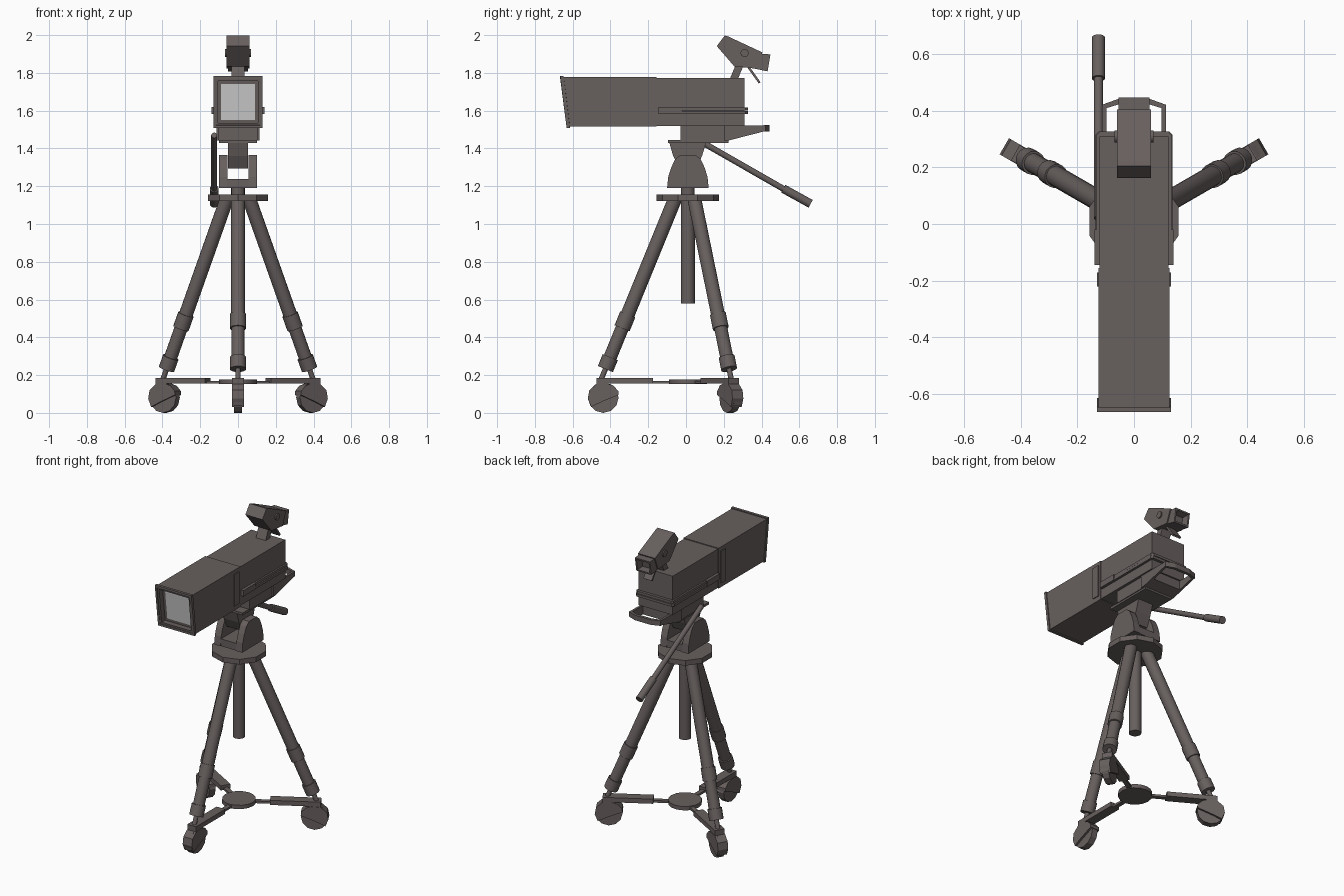
import bpy, bmesh, math
from mathutils import Matrix, Vector

if "Cube" in bpy.data.objects:
    bpy.data.objects.remove(bpy.data.objects["Cube"])


def material(name, col):
    m = bpy.data.materials.new(name)
    m.diffuse_color = (*col, 1)
    m.use_nodes = True
    m.node_tree.nodes["Principled BSDF"].inputs["Base Color"].default_value = m.diffuse_color
    return m


GREY = material("warm dark grey", (0.135, 0.115, 0.112))
GLASS = material("pale glass grey", (0.62, 0.62, 0.62))
I = Matrix.Identity(4)


def finish(name, bm, M=I, smooth=False):
    bmesh.ops.recalc_face_normals(bm, faces=bm.faces)
    me = bpy.data.meshes.new(name)
    bm.to_mesh(me)
    bm.free()
    me.transform(M)
    me.materials.append(GREY)
    me.materials.append(GLASS)
    ob = bpy.data.objects.new(name, me)
    bpy.context.collection.objects.link(ob)
    if smooth:
        bpy.ops.object.select_all(action='DESELECT')
        ob.select_set(True)
        bpy.context.view_layer.objects.active = ob
        bpy.ops.object.shade_smooth_by_angle(angle=math.radians(35))
    return ob


def prism_bm(pts, axis, a, b):
    """Extrude a 2D outline along an axis (x: y,z  y: x,z  z: x,y)."""
    bm = bmesh.new()
    put = {'x': lambda p, t: (t, p[0], p[1]),
           'y': lambda p, t: (p[0], t, p[1]),
           'z': lambda p, t: (p[0], p[1], t)}[axis]
    A = [bm.verts.new(put(p, a)) for p in pts]
    B = [bm.verts.new(put(p, b)) for p in pts]
    bm.faces.new(A)
    bm.faces.new(B[::-1])
    n = len(pts)
    for i in range(n):
        bm.faces.new((A[i], A[(i + 1) % n], B[(i + 1) % n], B[i]))
    bmesh.ops.recalc_face_normals(bm, faces=bm.faces)
    return bm


def prism(name, pts, axis, a, b, M=I):
    return finish(name, prism_bm(pts, axis, a, b), M)


def box(name, x0, x1, y0, y1, z0, z1, M=I):
    return prism(name, [(x0, y0), (x1, y0), (x1, y1), (x0, y1)], 'z', z0, z1, M)


def rod(name, p, q, r, n=16, M=I, r2=None, smooth=True):
    p, q = Vector(p), Vector(q)
    bm = bmesh.new()
    bmesh.ops.create_cone(bm, cap_ends=True, segments=n, radius1=r,
                          radius2=r if r2 is None else r2, depth=(q - p).length)
    T = Matrix.Translation((p + q) / 2) @ (q - p).to_track_quat('Z', 'Y').to_matrix().to_4x4()
    return finish(name, bm, M @ T, smooth)


def recess(bm, sign, steps):
    """Inset and push the face that looks along sign*y; return it."""
    f = max(bm.faces, key=lambda f: f.normal.y * sign)
    for width, depth in steps:
        bmesh.ops.inset_region(bm, faces=[f], thickness=width, use_even_offset=True)
        bmesh.ops.translate(bm, verts=f.verts, vec=(0, -sign * depth, 0))
    return f


# --- camera body and lens hood ---
box("camera_body", -0.122, 0.122, -0.156, 0.31, 1.52, 1.772)
bm = prism_bm([(-0.66, 1.778), (-0.155, 1.777), (-0.155, 1.516), (-0.628, 1.515)], 'x', -0.126, 0.126)
recess(bm, -1, [(0.02, 0), (0.0001, 0.035), (0.017, 0)]).material_index = 1
finish("lens_hood", bm)
bm = prism_bm([(-0.666, 1.784), (-0.648, 1.784), (-0.615, 1.509), (-0.632, 1.509)], 'x', -0.131, 0.131)
bmesh.ops.delete(bm, geom=[f for f in bm.faces if abs(f.normal.y) > 0.7], context='FACES_ONLY')
lip = finish("hood_lip", bm)
mod = lip.modifiers.new("thickness", 'SOLIDIFY')
mod.thickness = 0.02
mod.offset = -1

# --- side rail wrapping the back, grips and raised strips ---
for i, z in enumerate((1.582, 1.602)):
    w = 0.137 - 0.004 * i
    prism("body_rail_%d" % i, [(-w, -0.145), (w, -0.145), (w, 0.316), (w - 0.012, 0.328),
                               (-w + 0.012, 0.328), (-w, 0.316)], 'z', z, z + 0.016)
for s, side in ((1, "right"), (-1, "left")):
    xs = sorted((s * 0.12, s * 0.14))
    box("rail_grip_" + side, *xs, -0.145, -0.02, 1.582, 1.62)
    xs = sorted((s * 0.12, s * 0.131))
    box("hood_strip_" + side, *xs, -0.222, -0.172, 1.545, 1.752)

# --- mounting wedge, plate and rear loop handle ---
prism("mount_wedge", [(-0.03, 1.52), (-0.03, 1.442), (0.225, 1.442), (0.30, 1.462), (0.30, 1.52)],
      'x', -0.105, 0.105)
box("mount_plate", -0.10, 0.10, -0.095, 0.225, 1.43, 1.445)
for s, side in ((1, "right"), (-1, "left")):
    prism("handle_arm_" + side, [(0.2, 1.52), (0.2, 1.442), (0.225, 1.442), (0.42, 1.492), (0.42, 1.522)],
          'x', s * 0.098, s * 0.113)
prism("rear_handle", [(-0.113, 0.41), (-0.113, 0.422), (-0.055, 0.443), (0.055, 0.443), (0.113, 0.422),
                      (0.113, 0.41), (0.098, 0.41), (0.052, 0.424), (-0.052, 0.424), (-0.098, 0.41)],
      'z', 1.49, 1.523)

# --- viewfinder ---
prism("viewfinder", [(0.163, 1.942), (0.205, 1.998), (0.225, 1.992), (0.405, 1.908), (0.372, 1.822),
                     (0.255, 1.835)], 'x', -0.061, 0.061)
bm = prism_bm([(0.385, 1.902), (0.447, 1.898), (0.432, 1.808), (0.365, 1.822)], 'x', -0.054, 0.054)
recess(bm, 1, [(0.01, 0), (0.006, 0.045)])
finish("eyecup", bm)
rod("viewfinder_knobs", (-0.069, 0.31, 1.905), (0.069, 0.31, 1.905), 0.021)
prism("viewfinder_post", [(0.232, 1.768), (0.275, 1.768), (0.305, 1.84), (0.262, 1.84)], 'x', -0.035, 0.035)
prism("viewfinder_lever", [(0.32, 1.835), (0.335, 1.835), (0.395, 1.75), (0.385, 1.744)], 'x', -0.03, 0.03)

# --- tilt head ---
C = Matrix.Translation((0, 0.01, 0))
prism("tilt_neck", [(-0.1, 1.437), (0.098, 1.437), (0.075, 1.36), (0.045, 1.295), (-0.045, 1.295),
                    (-0.078, 1.36)], 'x', -0.054, 0.054, C)
half = [(0.11, 1.19), (0.104, 1.25), (0.088, 1.3), (0.068, 1.342), (0.04, 1.366)]
prof = half + [(-y, z) for y, z in half[::-1]]
for s, side in ((1, "right"), (-1, "left")):
    prism("head_cheek_" + side, prof, 'x', s * 0.055, s * 0.1, C)
box("head_base", -0.06, 0.06, -0.106, 0.106, 1.19, 1.237, C)
rod("head_pivot", (0, 0, 1.15), (0, 0, 1.195), 0.036, 16, C)
rod("pan_bar", (-0.126, 0.02, 1.47), (-0.126, 0.53, 1.178), 0.016)
rod("pan_grip", (-0.126, 0.515, 1.187), (-0.126, 0.66, 1.107), 0.023)

# --- tripod top and centre column ---
ring = [(0.166 * math.sin(k * math.tau / 10), 0.166 * math.cos(k * math.tau / 10)) for k in range(10)]
prism("tripod_disc", ring, 'z', 1.122, 1.155, C)
rod("centre_column", (0, 0, 0.58), (0, 0, 1.13), 0.037, 16, C)
rod("dolly_hub", (0, 0, 0.153), (0, 0, 0.178), 0.1, 16, C)


def along(z):
    """Point on a leg's axis at height z, with x pointing outward."""
    return (0.076 + 0.409 * (1.114 - z), 0, z)


# --- three legs with dolly arms and casters ---
for name, deg in (("front", -90), ("right", 30), ("left", 150)):
    M = C @ Matrix.Rotation(math.radians(deg), 4, 'Z')
    for part, z0, z1, r in (("upper", 0.5, 1.135, 0.037), ("upper_collar", 0.448, 0.522, 0.043),
                            ("lower", 0.27, 0.46, 0.035), ("lower_collar", 0.232, 0.295, 0.043),
                            ("foot", 0.17, 0.24, 0.014)):
        rod("%s_leg_%s" % (name, part), along(z0), along(z1), r, 16, M)
    box(name + "_dolly_link", 0.08, 0.2, -0.014, 0.014, 0.156, 0.17, M)
    box(name + "_dolly_arm", 0.185, 0.485, -0.031, 0.031, 0.156, 0.186, M)
    box(name + "_caster_post", 0.42, 0.485, -0.031, 0.031, 0.13, 0.16, M)
    prism(name + "_caster_cover", [(0.367, 0.095), (0.368, 0.115), (0.395, 0.145), (0.43, 0.155),
                                   (0.485, 0.152), (0.522, 0.12), (0.53, 0.075), (0.512, 0.032),
                                   (0.457, 0.058)], 'y', -0.033, 0.033, M)
    rod(name + "_wheel", (0.448, -0.02, 0.081), (0.448, 0.02, 0.081), 0.081, 12, M, smooth=False)
